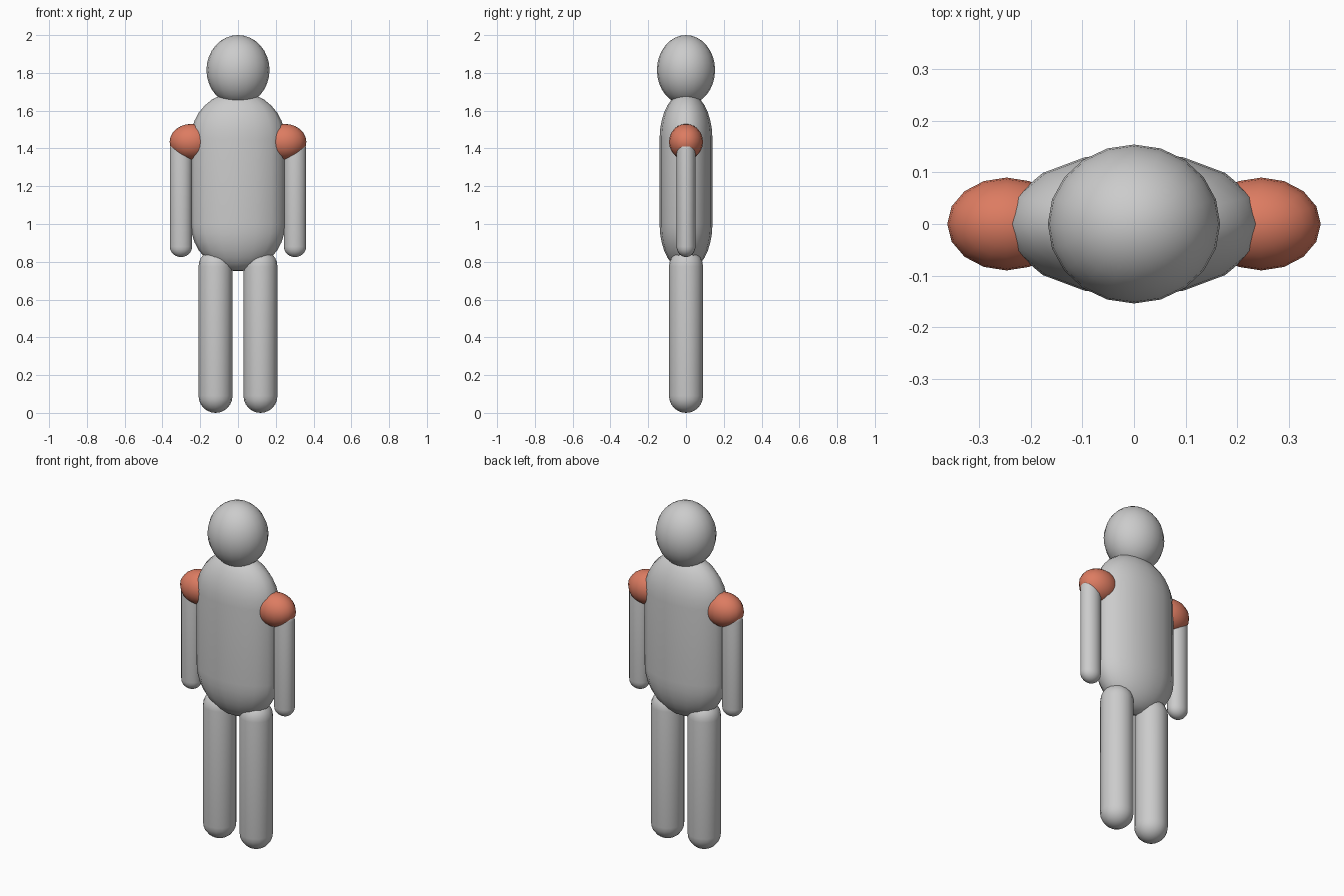
import bpy, bmesh, math

if "Cube" in bpy.data.objects:
    bpy.data.objects.remove(bpy.data.objects["Cube"])

accent = bpy.data.materials.new("joint_red")
accent.diffuse_color = (0.72, 0.2, 0.12, 1)
accent.use_nodes = True
accent.node_tree.nodes["Principled BSDF"].inputs["Base Color"].default_value = accent.diffuse_color


def capsule(name, x, radii, z0, z1, sides, rings=6, material=None):
    """Upright capsule: elliptical section, domed ends of height radii[2]."""
    rx, ry, rz = radii
    angles = [math.pi / 2 * i / rings for i in range(rings + 1)]
    bottom = [(math.sin(a), z0 + rz * (1 - math.cos(a))) for a in angles[1:]]
    top = [(math.cos(a), z1 - rz * (1 - math.sin(a))) for a in angles[:-1]]
    if top[0][1] - bottom[-1][1] < 1e-4:
        top = top[1:]                       # no straight wall: plain ellipsoid
    bm = bmesh.new()
    loops = []
    for s, z in bottom + top:
        loops.append([bm.verts.new((x + rx * s * math.cos(2 * math.pi * k / sides),
                                    ry * s * math.sin(2 * math.pi * k / sides), z))
                      for k in range(sides)])
    south = bm.verts.new((x, 0, z0))
    north = bm.verts.new((x, 0, z1))
    for k in range(sides):
        n = (k + 1) % sides
        bm.faces.new((south, loops[0][n], loops[0][k]))
        bm.faces.new((north, loops[-1][k], loops[-1][n]))
        for lo, hi in zip(loops, loops[1:]):
            bm.faces.new((lo[k], lo[n], hi[n], hi[k]))
    for f in bm.faces:
        f.smooth = True
    mesh = bpy.data.meshes.new(name)
    bm.to_mesh(mesh)
    bm.free()
    if material:
        mesh.materials.append(material)
    obj = bpy.data.objects.new(name, mesh)
    bpy.context.collection.objects.link(obj)
    return obj


# head and torso
capsule("head", 0, (0.167, 0.154, 0.185), 1.63, 2.0, 20, 8)
capsule("torso", 0, (0.25, 0.14, 0.25), 0.75, 1.70, 16, 8)

# limbs and shoulder joints on both sides
for side, s in (("left", 1), ("right", -1)):
    capsule(side + "_shoulder", s * 0.247, (0.115, 0.09, 0.095), 1.34, 1.53, 16, 6, accent)
    capsule(side + "_arm", s * 0.302, (0.059, 0.05, 0.055), 0.825, 1.45, 16)
    capsule(side + "_leg", s * 0.119, (0.09, 0.09, 0.09), 0.0, 0.865, 16)
